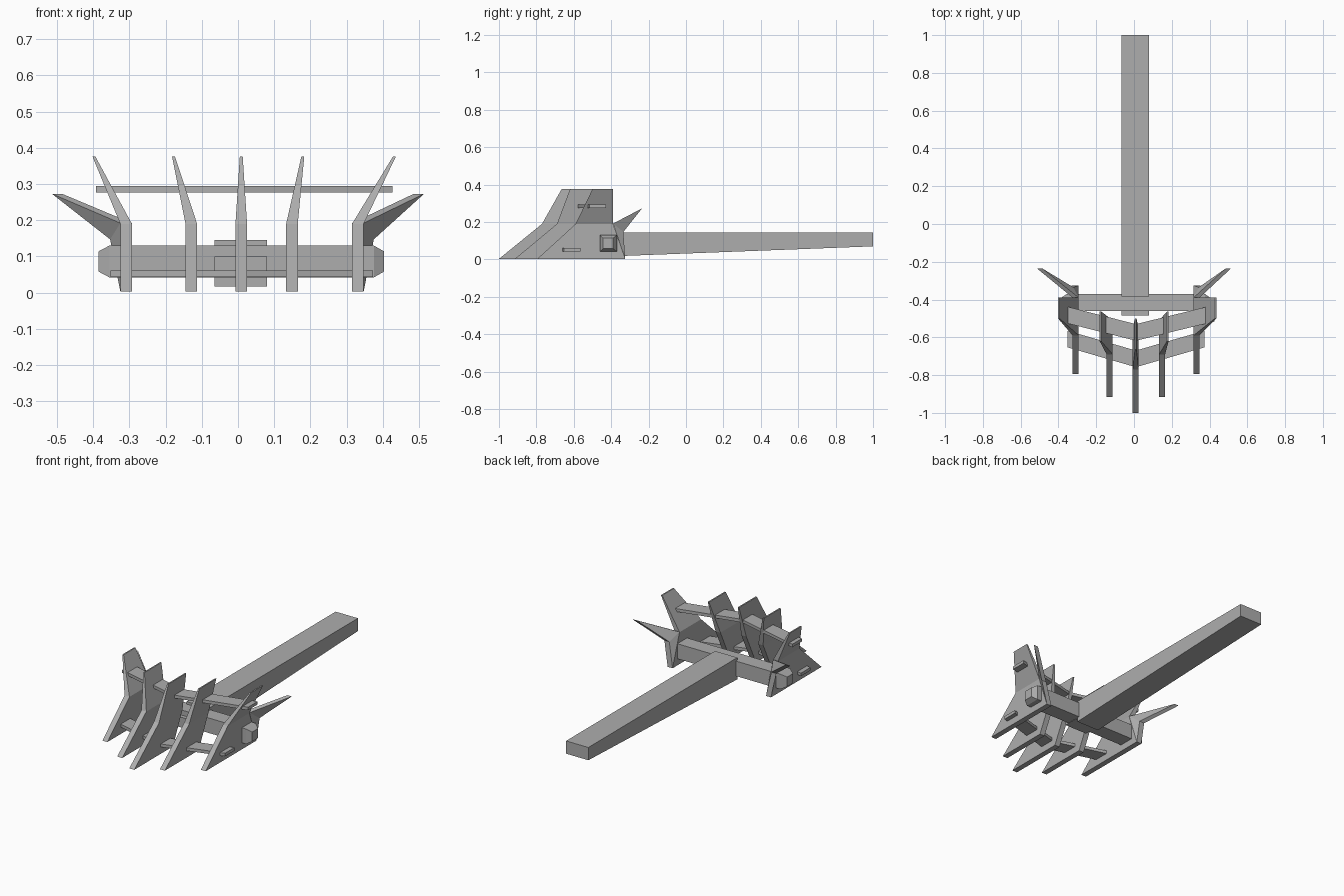
import bpy, bmesh

old = bpy.data.objects.get("Cube")
if old:
    bpy.data.objects.remove(old)

grey = bpy.data.materials.new("plain_grey")
grey.use_nodes = True
colour = (0.42, 0.42, 0.42, 1)
grey.diffuse_color = colour
grey.node_tree.nodes["Principled BSDF"].inputs["Base Color"].default_value = colour


def loft(name, rings):
    """Skin a solid through a series of equal rings, capped at both ends."""
    bm = bmesh.new()
    loops = [[bm.verts.new(p) for p in ring] for ring in rings]
    for a, b in zip(loops, loops[1:]):
        for i in range(len(a)):
            j = (i + 1) % len(a)
            bm.faces.new((a[i], a[j], b[j], b[i]))
    bm.faces.new(loops[0])
    bm.faces.new(loops[-1])
    bmesh.ops.recalc_face_normals(bm, faces=bm.faces)
    mesh = bpy.data.meshes.new(name)
    bm.to_mesh(mesh)
    bm.free()
    mesh.materials.append(grey)
    obj = bpy.data.objects.new(name, mesh)
    bpy.context.collection.objects.link(obj)


def flat_ring(z, y0, y1, x0, x1):
    return [(x0, y0, z), (x1, y0, z), (x1, y1, z), (x0, y1, z)]


def end_ring(y, z0, z1, x0=-0.065, x1=0.08):
    return [(x0, y, z0), (x1, y, z0), (x1, y, z1), (x0, y, z1)]


def side_ring(x, y0, y1, z0, z1):
    return [(x, y0, z0), (x, y1, z0), (x, y1, z1), (x, y0, z1)]


# Handle, tapering towards its free end, and its stub through the crossbar
loft("handle", [end_ring(-0.384, 0.017, 0.145), end_ring(1.0, 0.07, 0.145)])
loft("handle_stub", [end_ring(-0.484, 0.04, 0.10), end_ring(-0.40, 0.04, 0.10)])

# Crossbar with tapered ends
loft("crossbar", [side_ring(-0.385, -0.444, -0.39, 0.058, 0.114),
                  side_ring(-0.355, -0.46, -0.37, 0.042, 0.130),
                  side_ring(0.375, -0.46, -0.37, 0.042, 0.130),
                  side_ring(0.403, -0.444, -0.39, 0.058, 0.114)])

# Bent tines: front and back edge (y) at the foot, the bend and the tip
HEIGHTS = (0.003, 0.19, 0.376)
middle = ((-1.0, -0.64), (-0.77, -0.55), (-0.665, -0.50))
inner = ((-0.915, -0.60), (-0.69, -0.51), (-0.62, -0.463))
outer = ((-0.795, -0.325), (-0.59, -0.39), (-0.50, -0.39))
tines = [("middle_tine", middle, 0.009, 0.009),
         ("left_inner_tine", inner, 0.149, 0.179),
         ("right_inner_tine", inner, -0.129, -0.178),
         ("left_outer_tine", outer, 0.331, 0.432),
         ("right_outer_tine", outer, -0.309, -0.398)]
for name, edges, foot_x, tip_x in tines:
    rings = []
    for z, (y0, y1), x, half in zip(HEIGHTS, edges, (foot_x, foot_x, tip_x),
                                    (0.016, 0.016, 0.004)):
        rings.append(flat_ring(z, y0, y1, x - half, x + half))
    loft(name, rings)

# Swept spikes behind the outer tines, each with a gusset down to the foot
for side, s, x, tip in (("left", 1, 0.331, 0.50), ("right", -1, -0.309, -0.50)):
    def pair(cx, y, z, half=0.016):
        return [(cx - half, y, z), (cx + half, y, z)]
    top = pair(x, -0.39, 0.192)
    low = pair(x + s * 0.028, -0.335, 0.147)
    foot = pair(x, -0.325, 0.003)
    point = pair(tip, -0.235, 0.273, 0.014)
    loft(side + "_spike", [[top[i], low[i], point[i]] for i in (0, 1)])
    loft(side + "_gusset", [[top[i], low[i], foot[i]] for i in (0, 1)])

# Chevron slats tying the tines together
for name, x0, x1, end_y, mid_y, z in (
        ("upper_slat", -0.392, 0.427, -0.428, -0.53, 0.276),
        ("lower_slat", -0.352, 0.373, -0.565, -0.67, 0.043)):
    loft(name, [side_ring(x, y - 0.088, y, z, z + 0.018)
                for x, y in ((x0, end_y), (0.01, mid_y), (x1, end_y))])
